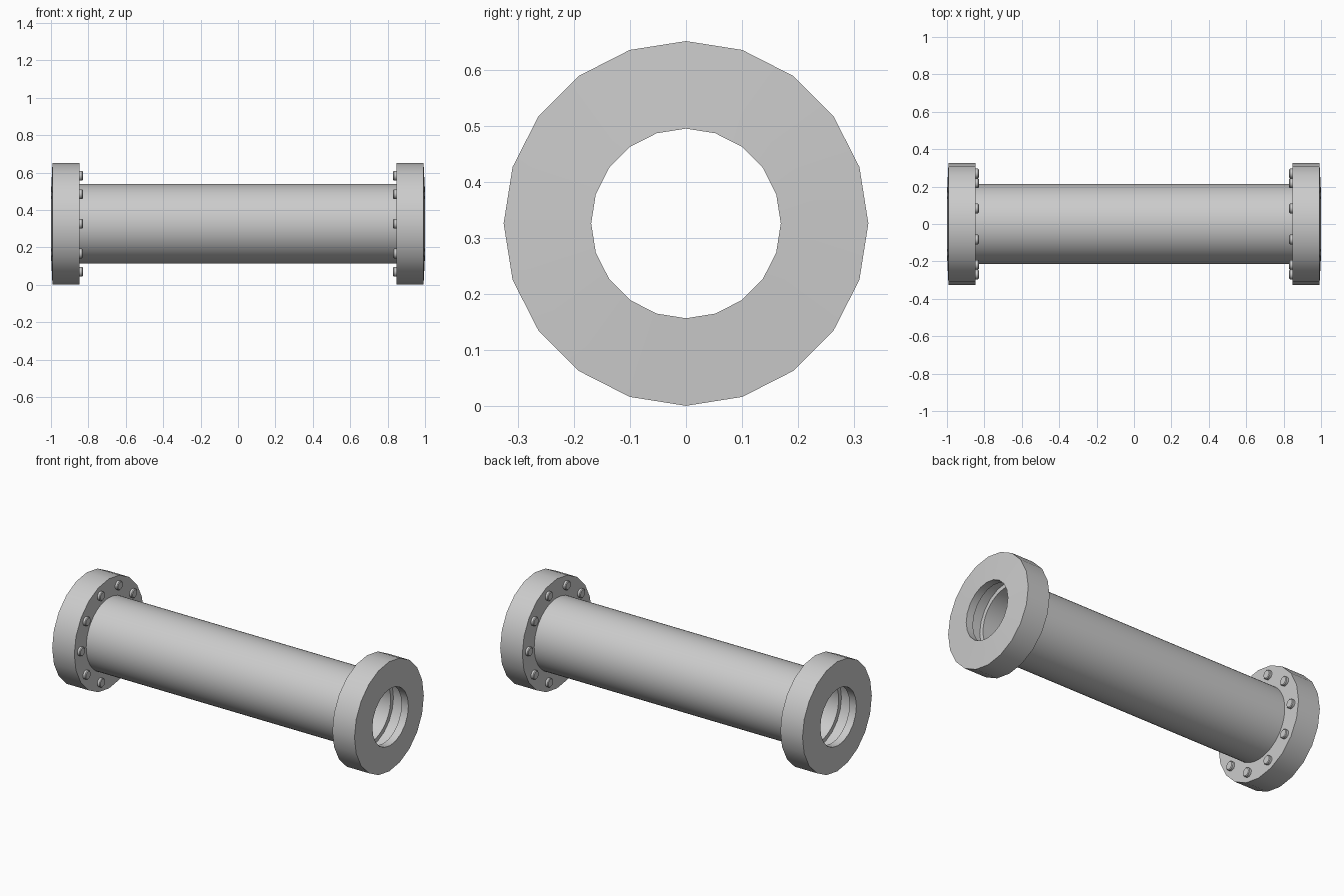
import bpy, bmesh, math
from mathutils import Vector

if "Cube" in bpy.data.objects:
    bpy.data.objects.remove(bpy.data.objects["Cube"])

CZ = 0.326  # height of the pipe axis


def lathe(name, profile, sides):
    """Spin a closed (x, radius) profile around the pipe axis."""
    bm = bmesh.new()
    rings = []
    for i in range(sides):
        a = 2 * math.pi * i / sides
        rings.append([bm.verts.new((x, r * math.sin(a), CZ + r * math.cos(a)))
                      for x, r in profile])
    n = len(profile)
    for i in range(sides):
        a, b = rings[i], rings[(i + 1) % sides]
        for j in range(n):
            k = (j + 1) % n
            bm.faces.new((a[j], a[k], b[k], b[j]))
    return finish(name, bm)


def finish(name, bm):
    bmesh.ops.recalc_face_normals(bm, faces=bm.faces)
    mesh = bpy.data.meshes.new(name)
    bm.to_mesh(mesh)
    bm.free()
    ob = bpy.data.objects.new(name, mesh)
    bpy.context.collection.objects.link(ob)
    bpy.ops.object.select_all(action='DESELECT')
    ob.select_set(True)
    bpy.context.view_layer.objects.active = ob
    bpy.ops.object.shade_smooth_by_angle(angle=math.radians(35))
    return ob


def bolt_ring(name, side):
    """Ten round bolt heads on the inner face of a flange."""
    bm = bmesh.new()
    sides, radius, ring = 16, 0.026, 0.27
    # head profile from base to slightly bevelled top
    layers = [(0.855, radius), (0.834, radius), (0.83, radius - 0.004)]
    for b in range(10):
        t = 2 * math.pi * b / 10
        c = Vector((0, ring * math.cos(t), CZ + ring * math.sin(t)))
        loops = []
        for x, r in layers:
            loops.append([bm.verts.new(c + Vector((
                side * x,
                r * math.cos(2 * math.pi * i / sides),
                r * math.sin(2 * math.pi * i / sides)))) for i in range(sides)])
        for lo, hi in zip(loops, loops[1:]):
            for i in range(sides):
                j = (i + 1) % sides
                bm.faces.new((lo[i], lo[j], hi[j], hi[i]))
        bm.faces.new(loops[0])
        bm.faces.new(loops[-1])
    return finish(name, bm)


# Main hollow pipe
P = 0.872
lathe("pipe", [(-P, 0.213), (P, 0.213), (P, 0.185), (-P, 0.185)], 64)

# End flanges (slightly coned outer face, inner lip and seat for the pipe) and bolts
for label, s in (("left", -1), ("right", 1)):
    lathe(label + "_flange", [
        (s * 0.847, 0.325), (s * 0.992, 0.325), (s * 1.0, 0.169),
        (s * 0.955, 0.169), (s * 0.955, 0.212), (s * 0.847, 0.212)], 20)
    bolt_ring(label + "_bolts", s)
